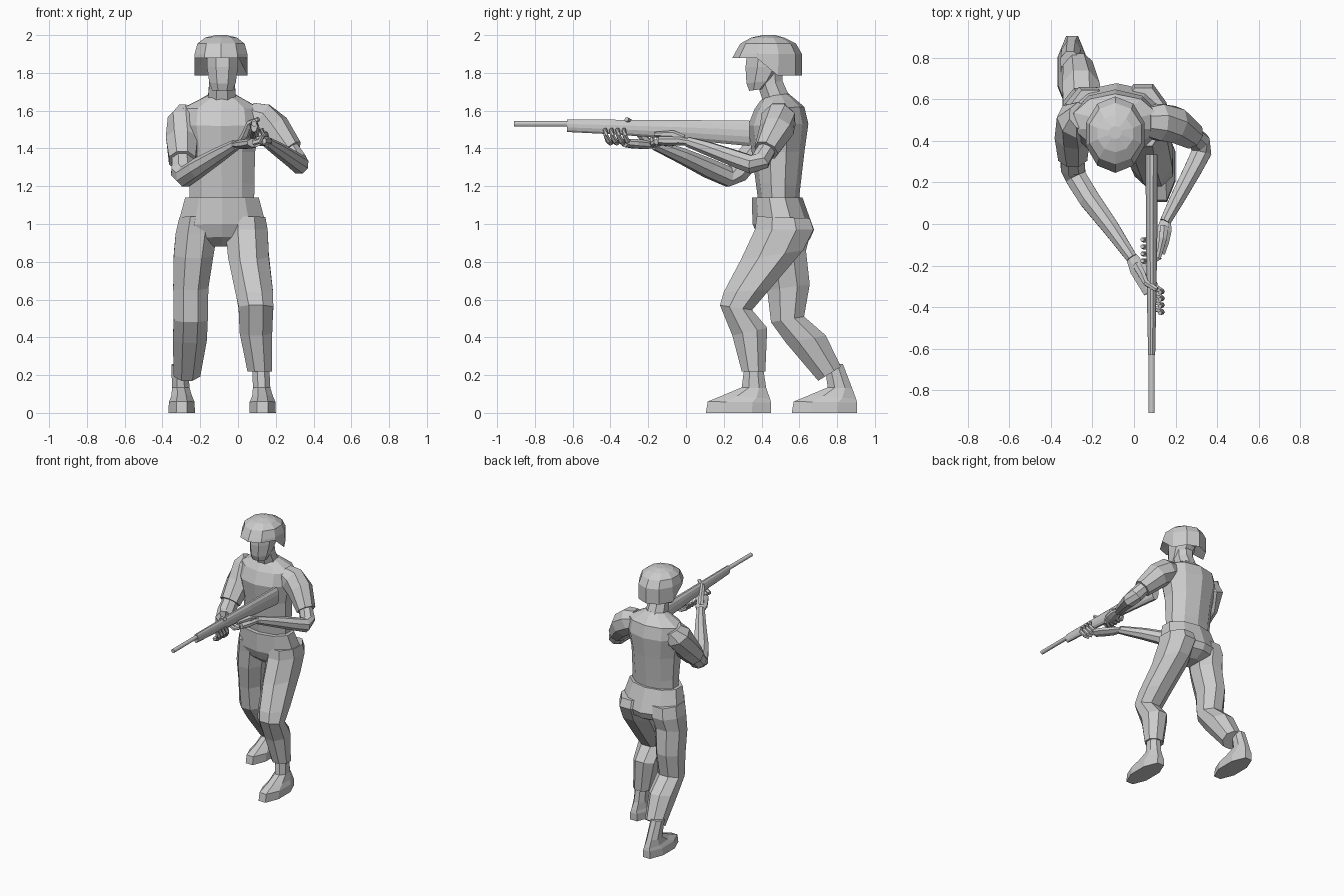
import bpy, bmesh
from math import cos, sin, pi
from mathutils import Vector as V


def loft(name, frames, n=8):
    """Skin through rings given as (centre, half axis A, half axis B), capped at both ends."""
    bm = bmesh.new()
    k = 1 / cos(pi / n)
    rings = []
    for c, a, b in frames:
        ang = [2 * pi * (i + 0.5) / n for i in range(n)]
        rings.append([bm.verts.new(c + a * k * cos(t) + b * k * sin(t)) for t in ang])
    for r, s in zip(rings, rings[1:]):
        for i in range(n):
            j = (i + 1) % n
            bm.faces.new((r[i], r[j], s[j], s[i]))
    bm.faces.new(rings[0])
    bm.faces.new(rings[-1])
    bmesh.ops.recalc_face_normals(bm, faces=bm.faces)
    me = bpy.data.meshes.new(name)
    bm.to_mesh(me)
    bm.free()
    ob = bpy.data.objects.new(name, me)
    bpy.context.collection.objects.link(ob)
    return ob


def body(name, rows, n=8, dx=0, dy=0):
    """Rows: x centre, half width, front y, front z, back y, back z."""
    fr = []
    for x, rx, yf, zf, yb, zb in rows:
        f, b = V((x + dx, yf + dy, zf)), V((x + dx, yb + dy, zb))
        fr.append(((f + b) / 2, V((rx, 0, 0)), (b - f) / 2))
    return loft(name, fr, n)


def tube(name, rows, n=8, flat=1.0):
    """Rows: x, y, z, radius along a path; flat squashes the height."""
    p = [V(r[:3]) for r in rows]
    fr = []
    for i, r in enumerate(rows):
        t = (p[min(i + 1, len(p) - 1)] - p[max(i - 1, 0)]).normalized()
        a = t.cross(V((0, 0, 1))).normalized()
        fr.append((p[i], a * r[3], a.cross(t) * r[3] * flat))
    return loft(name, fr, n)


# torso and neck
body("shirt", [(-.085, .17, .39, 1.1, .59, 1.1), (-.085, .172, .375, 1.22, .6, 1.2),
               (-.09, .18, .355, 1.38, .62, 1.38), (-.09, .21, .335, 1.52, .64, 1.53),
               (-.09, .20, .37, 1.61, .62, 1.62), (-.085, .12, .40, 1.655, .575, 1.66),
               (-.085, .075, .42, 1.675, .54, 1.69)], 10)
body("neck", [(-.085, .075, .41, 1.64, .55, 1.67), (-.085, .068, .385, 1.72, .51, 1.76),
              (-.085, .065, .37, 1.80, .51, 1.82)])

# head
body("head", [(-.082, .055, .335, 1.705, .41, 1.715), (-.082, .07, .32, 1.745, .47, 1.76),
              (-.082, .082, .315, 1.83, .53, 1.83), (-.082, .082, .325, 1.92, .53, 1.92)])

# helmet: the rim is level in front and drops over ears and nape
helmet = body("helmet", [(-.09, .09, .32, 1.90, .54, 1.87), (-.09, .14, .255, 1.875, .605, 1.78),
                         (-.09, .14, .265, 1.90, .605, 1.90), (-.09, .125, .295, 1.955, .575, 1.955),
                         (-.09, .085, .35, 1.987, .52, 1.985), (-.09, .03, .41, 2.0, .47, 2.0)], 10)
for v in helmet.data.vertices[10:20]:
    v.co.z = 1.88 if v.co.y < .39 else (1.85 if v.co.y < .46 else 1.785)

# trousers
body("trouser_waist", [(-.085, .195, .355, 1.14, .61, 1.14), (-.085, .235, .36, 1.0, .67, .97),
                       (-.085, .20, .39, .93, .65, .92), (-.085, .07, .45, .88, .58, .88)], 10)
body("front_trouser_leg", [(.045, .10, .375, 1.04, .655, 1.03), (.045, .112, .365, .97, .675, .97),
                           (.055, .108, .29, .81, .62, .86), (.085, .10, .20, .64, .44, .65),
                           (.095, .092, .18, .57, .35, .545), (.095, .086, .245, .41, .43, .45),
                           (.115, .065, .295, .22, .42, .22)])
body("rear_trouser_leg", [(-.21, .10, .38, 1.04, .645, 1.03), (-.22, .11, .39, .95, .66, .95),
                          (-.235, .105, .40, .82, .635, .86), (-.25, .093, .43, .65, .655, .68),
                          (-.25, .09, .45, .48, .625, .51), (-.255, .09, .53, .37, .74, .41),
                          (-.27, .07, .70, .17, .82, .245)])

# boots
for name, dx, dy, lean in (("front_boot", .13, 0, 0), ("rear_boot", -.298, .455, -.03)):
    body(name, [(-.01, .045, .31 + lean, .25, .405 + lean, .26), (-.005, .046, .295, .135, .425, .13),
                (0, .055, .20, .095, .445, .075), (0, .068, .115, .06, .45, .055),
                (0, .07, .105, 0, .45, 0)], 8, dx, dy)

# sleeves and forearms
tube("left_sleeve", [(.06, .49, 1.575, .07), (.12, .49, 1.555, .088), (.19, .48, 1.50, .085),
                     (.28, .425, 1.39, .062)])
tube("left_forearm", [(.25, .445, 1.43, .045), (.315, .395, 1.335, .05), (.325, .345, 1.315, .048),
                      (.285, .265, 1.345, .043), (.205, .115, 1.40, .035), (.15, .01, 1.435, .026)])
tube("right_sleeve", [(-.25, .52, 1.60, .065), (-.275, .50, 1.545, .092), (-.295, .43, 1.44, .085),
                      (-.295, .325, 1.335, .07)])
tube("right_forearm", [(-.295, .36, 1.37, .055), (-.295, .275, 1.275, .058), (-.28, .225, 1.25, .052),
                       (-.215, .12, 1.295, .05), (-.11, -.02, 1.36, .04), (-.01, -.165, 1.42, .027)])

# right hand under the fore end
tube("right_palm", [(-.015, -.155, 1.42, .027), (.02, -.215, 1.42, .042), (.06, -.275, 1.425, .045),
                    (.085, -.325, 1.43, .04)], 8, .55)
for i in range(4):
    o = V((.035 - .022 * i, -.03 * i, 0))
    y = -.30 - .033 * i
    tube("right_finger", [(.08, y, 1.43, .014), (.115, y - .012, 1.44, .013),
                          (.135, y - .025, 1.47, .012), (.125, y - .03, 1.505, .009)], 6)
tube("right_thumb", [(.015, -.2, 1.43, .02), (.04, -.245, 1.475, .018),
                     (.06, -.285, 1.535, .014), (.11, -.315, 1.555, .011)], 6)

# left hand at the grip
tube("left_palm", [(.153, .015, 1.433, .026), (.145, -.03, 1.44, .036), (.13, -.08, 1.44, .04),
                   (.115, -.14, 1.44, .034)], 8, .65)
for i in range(4):
    y = -.055 - .034 * i
    tube("left_finger", [(.125, y, 1.435, .014), (.09, y - .018, 1.425, .014),
                         (.05, y - .022, 1.445, .012), (.04, y - .02, 1.475, .009)], 6)
tube("left_thumb", [(.145, -.015, 1.45, .02), (.14, -.07, 1.475, .018), (.118, -.165, 1.475, .011)], 6)


# rifle: rows of y, bottom z, top z, half width
def gun(name, rows, n=12):
    loft(name, [(V((.085, y, (lo + hi) / 2)), V((w, 0, 0)), V((0, 0, (hi - lo) / 2)))
                for y, lo, hi, w in rows], n)


gun("rifle_stock", [(.335, 1.413, 1.547, .029), (.0, 1.445, 1.55, .028),
                    (-.39, 1.475, 1.552, .022), (-.63, 1.487, 1.554, .017)])
gun("rifle_barrel", [(-.61, 1.516, 1.544, .014), (-.91, 1.516, 1.544, .014)])
